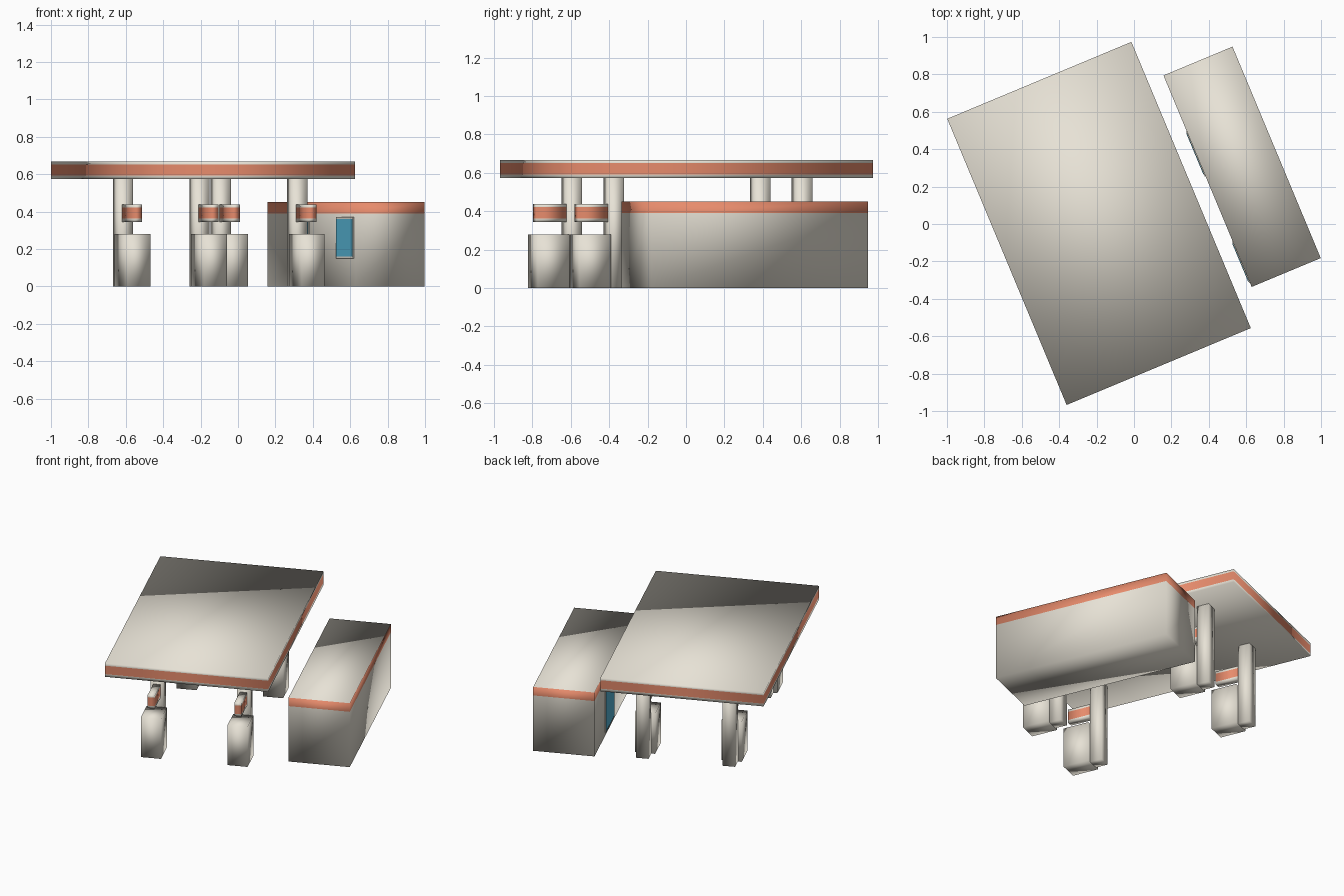
import bpy, bmesh
from math import radians
from mathutils import Matrix, Vector

if "Cube" in bpy.data.objects:
    bpy.data.objects.remove(bpy.data.objects["Cube"])

ROT = Matrix.Rotation(radians(22.65), 4, 'Z')   # whole station is turned on its plot


def material(name, rgb):
    m = bpy.data.materials.new(name)
    m.diffuse_color = (*rgb, 1)
    m.use_nodes = True
    m.node_tree.nodes["Principled BSDF"].inputs["Base Color"].default_value = m.diffuse_color
    return m


CREAM = material("cream", (0.80, 0.76, 0.67))
CORAL = material("coral", (0.80, 0.26, 0.15))
BLUE = material("window_blue", (0.10, 0.48, 0.70))


def block(name, centre, w, d, levels, mats, smooth=True):
    """Box made of stacked rings; mats[i] colours the side strip above levels[i]."""
    bm = bmesh.new()
    corners = [(-w/2, -d/2), (w/2, -d/2), (w/2, d/2), (-w/2, d/2)]
    rings = [[bm.verts.new((x, y, z)) for x, y in corners] for z in levels]
    slots = list(dict.fromkeys([CREAM] + mats))
    bm.faces.new(rings[0][::-1])
    bm.faces.new(rings[-1])
    for low, high, m in zip(rings, rings[1:], mats):
        for i in range(4):
            j = (i + 1) % 4
            f = bm.faces.new((low[i], low[j], high[j], high[i]))
            f.material_index = slots.index(m)
    if len(mats) == 1 and mats[0] is not CREAM:
        for f in bm.faces:
            f.material_index = 1
    for f in bm.faces:
        f.smooth = smooth
    me = bpy.data.meshes.new(name)
    bm.to_mesh(me)
    bm.free()
    for m in slots:
        me.materials.append(m)
    ob = bpy.data.objects.new(name, me)
    bpy.context.collection.objects.link(ob)
    ob.matrix_world = Matrix.Translation((centre[0], centre[1], 0)) @ ROT
    return ob


def turned(origin, u, v):
    """Point offset from origin along the station's own axes."""
    return Vector((*origin, 0)) + ROT @ Vector((u, v, 0))


# Canopy roof with a coloured fascia strip
block("canopy", (-0.187, 0.003), 1.067, 1.658,
      [0.573, 0.592, 0.651, 0.667], [CREAM, CORAL, CREAM])

# Four columns, each with a pump and a raised display in front of it
COLUMNS = (-0.149, 0.005)
for su, sn in ((-1, "left"), (1, "right")):
    for sv, vn in ((-1, "front"), (1, "back")):
        u, v = su * 0.283, sv * 0.531
        tag = f"{vn}_{sn}"
        block(f"column_{tag}", turned(COLUMNS, u, v), 0.082, 0.082, [0, 0.574], [CREAM])
        block(f"pump_{tag}", turned(COLUMNS, u, v - 0.131), 0.132, 0.178, [0.0, 0.28], [CREAM])
        block(f"pump_display_{tag}", turned(COLUMNS, u, v - 0.126), 0.046, 0.170,
              [0.345, 0.362, 0.422, 0.438], [CREAM, CORAL, CREAM])

# Shop building with a coloured eaves strip
SHOP = (0.578, 0.306)
W, L = 0.40, 1.225
block("shop", SHOP, W, L, [0, 0.39, 0.45], [CREAM, CORAL])

# Window and door on the side facing the pumps: (name, centre along wall, width, bottom, top)
for name, v, width, z0, z1 in (("window", -0.468, 0.22, 0.16, 0.36),
                               ("door", 0.16, 0.24, 0.03, 0.36)):
    block(f"{name}_frame", turned(SHOP, -W/2, v), 0.008, width + 0.02,
          [z0 - 0.01, z1 + 0.01], [CREAM], False)
    block(f"{name}_pane", turned(SHOP, -W/2, v), 0.014, width, [z0, z1], [BLUE], False)
